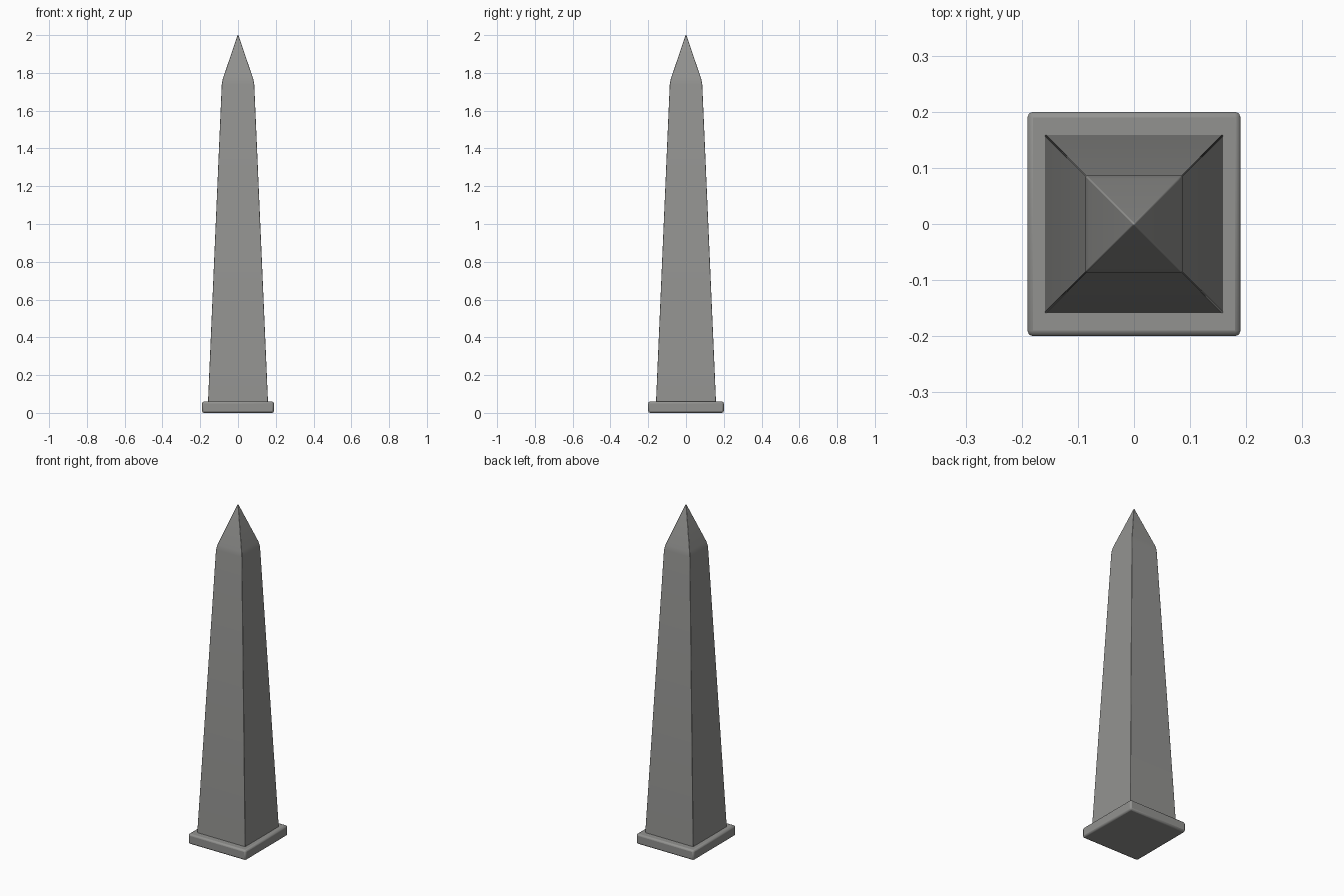
import bpy
import bmesh

cube = bpy.data.objects.get("Cube")
if cube:
    bpy.data.objects.remove(cube, do_unlink=True)

stone = bpy.data.materials.new("grey stone")
stone.use_nodes = True
colour = (0.29, 0.29, 0.28, 1)
stone.diffuse_color = colour
stone.node_tree.nodes["Principled BSDF"].inputs["Base Color"].default_value = colour


def square_stack(name, levels, bevel):
    """Loft rectangles given as (half x, half y, z), with softened edges."""
    bm = bmesh.new()
    rings = []
    for hx, hy, z in levels:
        corners = ((-1, -1), (1, -1), (1, 1), (-1, 1))
        rings.append([bm.verts.new((sx * hx, sy * hy, z)) for sx, sy in corners])
    for low, high in zip(rings, rings[1:]):
        for i in range(4):
            j = (i + 1) % 4
            bm.faces.new((low[i], low[j], high[j], high[i]))
    bm.faces.new(rings[0][::-1])
    bm.faces.new(rings[-1])
    mesh = bpy.data.meshes.new(name)
    bm.to_mesh(mesh)
    bm.free()
    mesh.materials.append(stone)
    obj = bpy.data.objects.new(name, mesh)
    bpy.context.collection.objects.link(obj)

    soften = obj.modifiers.new("soft edges", "BEVEL")
    soften.width = bevel
    soften.segments = 2
    soften.limit_method = "ANGLE"
    soften.angle_limit = 0.5
    bpy.ops.object.select_all(action="DESELECT")
    obj.select_set(True)
    bpy.context.view_layer.objects.active = obj
    bpy.ops.object.shade_smooth_by_angle(angle=0.6)
    return obj


# Low slab under the shaft
square_stack("base_slab", [(0.19, 0.2, 0), (0.19, 0.2, 0.06)], 0.01)

# Tapered shaft, ending in a steep pyramid
square_stack("shaft_and_point",
             [(0.16, 0.16, 0.03), (0.086, 0.086, 1.74),
              (0.08, 0.08, 1.77), (0.002, 0.002, 2)], 0.004)
